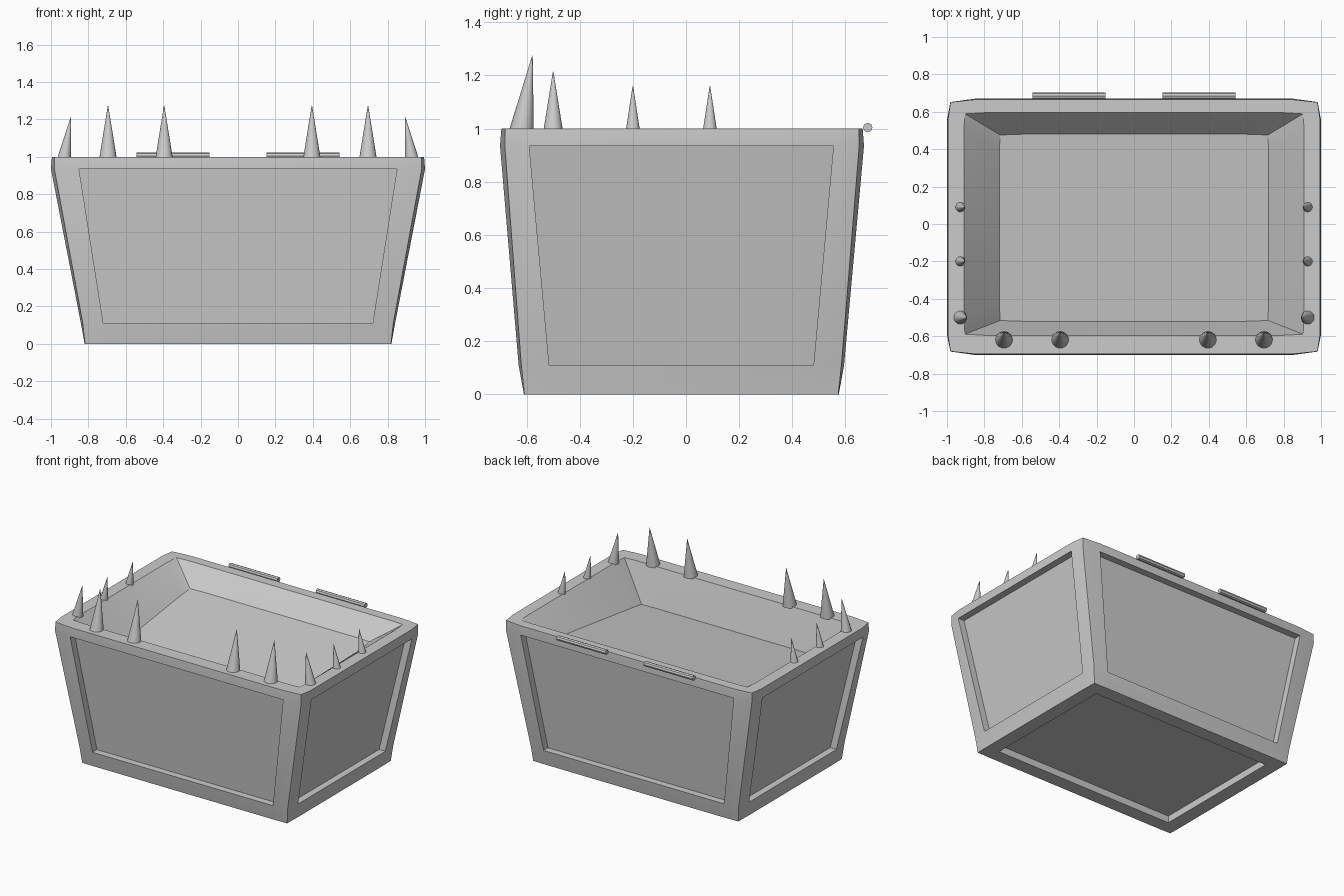
import bpy, bmesh, math
from mathutils import Vector

if "Cube" in bpy.data.objects:
    bpy.data.objects.remove(bpy.data.objects["Cube"])


def finish(bm, name, angle=30):
    mesh = bpy.data.meshes.new(name)
    bm.to_mesh(mesh)
    bm.free()
    ob = bpy.data.objects.new(name, mesh)
    bpy.context.collection.objects.link(ob)
    bpy.ops.object.select_all(action='DESELECT')
    ob.select_set(True)
    bpy.context.view_layer.objects.active = ob
    bpy.ops.object.shade_smooth_by_angle(angle=math.radians(angle))
    return ob


# Twelve-point ring: four corners plus two panel-edge points on each side
def ring(bm, zf, zb, x, y0, y1, cut, px, p0, p1):
    pts = [(-x + cut, y0 + cut), (-px, y0), (px, y0),
           (x - cut, y0 + cut), (x, p0), (x, p1),
           (x - cut, y1 - cut), (px, y1), (-px, y1),
           (-x + cut, y1 - cut), (-x, p1), (-x, p0)]
    return [bm.verts.new((a, b, zf + (zb - zf) * (b - y0) / (y1 - y0))) for a, b in pts]


# Chest body: tapered outer wall, rim, then sloped inner tray
bm = bmesh.new()
levels = [
    (0, 0, .82, -.61, .575, .002, .70, -.505, .47),
    (.11, .11, .84, -.63, .595, .010, .72, -.515, .48),
    (.935, .935, 1.0, -.70, .67, .018, .85, -.59, .555),
    (1, 1, .995, -.695, .665, .014, .85, -.59, .555),
    (1, 1, .91, -.595, .595, .006, .80, -.50, .50),
    (.74, .87, .72, -.52, .48, .004, .60, -.42, .38),
]
rings = [ring(bm, *lv) for lv in levels]
panels = []
for k in range(len(rings) - 1):
    a, b = rings[k], rings[k + 1]
    for i in range(12):
        j = (i + 1) % 12
        f = bm.faces.new((a[i], a[j], b[j], b[i]))
        if k == 1 and i % 3 == 1:
            panels.append(f)
base = bm.faces.new(list(reversed(rings[0])))
bm.faces.new(rings[-1])
bm.normal_update()

# Recessed panels on the four sides
for f in panels:
    n = f.normal.copy()
    d = Vector((-.05 * round(n.x), -.05 * round(n.y), 0))
    new = bmesh.ops.extrude_discrete_faces(bm, faces=[f])['faces'][0]
    bmesh.ops.translate(bm, verts=new.verts, vec=d)

# Recessed panel underneath
ring0 = [bm.verts.new((x, y, 0)) for x, y in
         ((-.72, -.51), (.72, -.51), (.72, .475), (-.72, .475))]
corners = [rings[0][i] for i in (0, 3, 6, 9)]
bmesh.ops.delete(bm, geom=[base], context='FACES_ONLY')
for i in range(4):
    j = (i + 1) % 4
    mid = [rings[0][(3 * i + m) % 12] for m in range(4)]
    bm.faces.new(mid[::-1] + [ring0[i], ring0[j]])
under = bm.faces.new(ring0[::-1])
new = bmesh.ops.extrude_discrete_faces(bm, faces=[under])['faces'][0]
bmesh.ops.translate(bm, verts=new.verts, vec=(0, 0, .05))
bmesh.ops.recalc_face_normals(bm, faces=bm.faces)
finish(bm, "chest_body")


# Leaning cone teeth along the rim
def tooth(name, x, y, r, top, lean):
    bm = bmesh.new()
    bmesh.ops.create_cone(bm, cap_ends=True, segments=20, radius1=r, radius2=.001,
                          depth=top - .99)
    for v in bm.verts:
        if v.co.z > 0:
            v.co += Vector((lean[0], lean[1], 0))
    bmesh.ops.translate(bm, verts=bm.verts, vec=(x, y, (top + .99) / 2))
    finish(bm, name, 40)


for s, side in ((-1, "left"), (1, "right")):
    for i, x in enumerate((.395, .695)):
        tooth(f"front_tooth_{side}_{i}", s * x, -.62, .047, 1.275, (0, .042))
    for i, (y, r, top) in enumerate(((-.50, .037, 1.215), (-.20, .027, 1.16), (.09, .027, 1.16))):
        tooth(f"side_tooth_{side}_{i}", s * .93, y, r, top, (-s * r, 0))

    # Hinge barrel on the back edge
    bpy.ops.mesh.primitive_cylinder_add(vertices=8, radius=.018, depth=.39,
                                        location=(s * .348, .684, 1.004),
                                        rotation=(0, math.pi / 2, 0))
    bpy.context.object.name = f"hinge_{side}"
